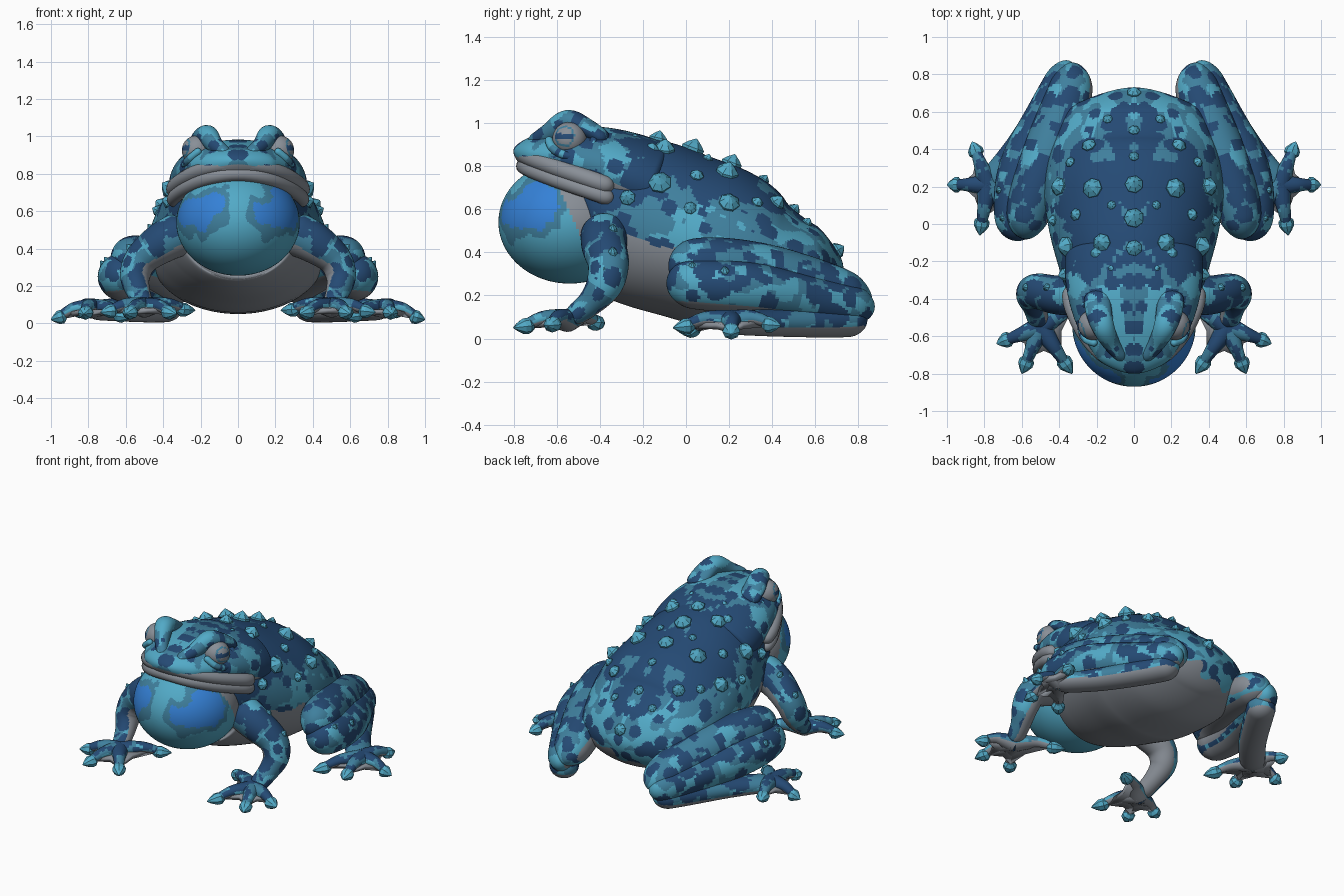
import bpy, bmesh, math
from mathutils import Vector, noise
from mathutils.bvhtree import BVHTree

cube = bpy.data.objects.get("Cube")
if cube:
    bpy.data.objects.remove(cube)

# ---------- colours ----------
NAVY, MID, LIGHT, GREY, BLUE = range(5)
palette = [("navy skin", (0.018, 0.068, 0.175)), ("mid teal skin", (0.05, 0.215, 0.34)),
           ("light cyan skin", (0.084, 0.40, 0.57)), ("grey belly", (0.25, 0.275, 0.31)),
           ("bright blue", (0.035, 0.22, 0.68))]
materials = []
for label, rgb in palette:
    m = bpy.data.materials.new(label)
    m.use_nodes = True
    m.diffuse_color = (*rgb, 1)
    m.node_tree.nodes["Principled BSDF"].inputs["Base Color"].default_value = (*rgb, 1)
    materials.append(m)


# ---------- geometry helpers ----------
def spline(pts, u):
    """Smooth value on a path of (x, y, z, half width, half height) points."""
    n = len(pts) - 1
    i = min(int(u * n), n - 1)
    t = u * n - i
    a, b, c, d = (Vector(pts[min(max(k, 0), n)]) for k in range(i - 1, i + 3))
    return b + (c - a) * (t / 2) + (a * 2 - b * 5 + c * 4 - d) * (t * t / 2) \
        + (b * 3 - a - c * 3 + d) * (t ** 3 / 2)


def tube(bm, pts, rings=24, sides=24, cap=None):
    """Sweep an elliptical section along a path; cap rounds both ends over that length."""
    samples = [spline(pts, (1 - math.cos(math.pi * k / rings)) / 2) for k in range(rings + 1)]
    pos = [Vector(s[:3]) for s in samples]
    way = (pos[-1] - pos[0]).normalized()
    ref = Vector((0, 1, 0)) if abs(way.z) > 0.8 else Vector((0, 0, 1))
    run = [0.0]
    for a, b in zip(pos, pos[1:]):
        run.append(run[-1] + (b - a).length)
    loops = []
    for k, s in enumerate(samples):
        t = (pos[min(k + 1, rings)] - pos[max(k - 1, 0)]).normalized()
        side = t.cross(ref).normalized()
        up = side.cross(t)
        f = 1
        if cap:
            e = min(1, run[k] / cap, (run[-1] - run[k]) / cap)
            f = max(0.02, math.sqrt(max(0, 1 - (1 - e) ** 2)))
        loops.append([bm.verts.new(pos[k] + side * (math.cos(a) * s[3] * f) + up * (math.sin(a) * s[4] * f))
                      for a in (2 * math.pi * j / sides for j in range(sides))])
    for lo, hi in zip(loops, loops[1:]):
        for j in range(sides):
            bm.faces.new((lo[j], lo[j - 1], hi[j - 1], hi[j]))
    bm.faces.new(loops[0])
    bm.faces.new(loops[-1])


def finish(name, bm, rule, mirror=False, smooth=True):
    """Colour the faces by a rule and make the object."""
    bmesh.ops.recalc_face_normals(bm, faces=bm.faces)
    bm.normal_update()
    for f in bm.faces:
        f.material_index = rule(f.calc_center_median(), f.normal) if callable(rule) else rule
        f.smooth = smooth
    me = bpy.data.meshes.new(name)
    bm.to_mesh(me)
    bm.free()
    for m in materials:
        me.materials.append(m)
    ob = bpy.data.objects.new(name, me)
    bpy.context.collection.objects.link(ob)
    if mirror:
        ob.modifiers.new("mirror", "MIRROR").use_mirror_merge = False
    return ob


def part(name, paths, rule, mirror=False, smooth=True, **kw):
    bm = bmesh.new()
    for pts in paths:
        tube(bm, pts, **kw)
    return finish(name, bm, rule, mirror, smooth)


# ---------- skin rules ----------
def skin(p, bias, spots=0.4):
    q = Vector((abs(p.x), p.y, p.z))
    blot = noise.noise(q * 8) * 0.5 + noise.noise(q * 18) * 0.2
    near = noise.voronoi(q * 9.5)[0][0] + noise.noise(q * 25) * 0.04
    if blot + bias > 0.3 or near < spots:
        return NAVY
    return MID if noise.noise(q * 11 + Vector((5, 3, 1))) * 0.5 + bias > 0.08 else LIGHT


def body_rule(p, n):
    line = 0.45 - 0.28 * max(0, p.y)
    if p.z < line + noise.noise(p * 8) * 0.11:
        return GREY
    return skin(p, 1.2 * (p.z - line) + 0.02 - 0.2 * max(0, p.y) - 0.15 * max(0, p.y - 0.5)
                + 0.7 * max(0, -p.y - 0.1), 0.43)


def head_rule(p, n):
    if n.z < -0.35:
        return GREY
    streak = 0.25 * math.exp(-((abs(p.x) - 0.09) / 0.05) ** 2)
    return skin(p, 0.13 + 2.2 * max(0, p.y + 0.36) - 0.12 * (p.z < 0.84) - streak)


def leg_rule(p, n):
    if n.z < -0.72 or n.x < -0.85:
        return GREY
    return skin(p, 0.02 + 0.12 * n.z + 0.1 * (p.z > 0.34), 0.47)


def arm_rule(p, n):
    return GREY if n.x * 0.8 - n.y * 0.2 + n.z * 0.5 < -0.2 else skin(p, 0.16, 0.45)


def foot_rule(p, n):
    return GREY if n.z < -0.4 else skin(p, 0.14 + 0.14 * n.z)


def sac_rule(p, n):
    if p.y + 0.45 * (p.z - 0.5) > -0.5:
        return GREY
    d = math.hypot((abs(p.x) - 0.24) / 0.17, (p.z - 0.61) / 0.12, max(0, p.y + 0.68) / 0.1)
    d += noise.noise(p * 8) * 0.6 + noise.noise(p * 18) * 0.35
    return BLUE if d < 0.75 else MID if d < 1.2 else LIGHT


# ---------- body and head ----------
body = part("body", [[(0, -.56, .57, .25, .31), (0, -.4, .60, .34, .36), (0, -.2, .54, .41, .39),
                      (0, 0, .475, .46, .385), (0, .2, .41, .48, .37), (0, .4, .345, .45, .3),
                      (0, .6, .325, .36, .195), (0, .73, .325, .22, .12)]],
            body_rule, rings=160, sides=190, cap=0.13)
part("head", [[(0, -.80, .875, .12, .05), (0, -.7, .855, .21, .09), (0, -.55, .835, .30, .145),
               (0, -.4, .80, .35, .185), (0, -.25, .74, .37, .21), (0, -.1, .68, .36, .2)]],
     head_rule, rings=100, sides=130, cap=0.08)
part("vocal_sac", [[(0, -.87, .54, .33, .285), (0, -.21, .54, .33, .285)]],
     sac_rule, rings=90, sides=110, cap=0.33)

# lips: two bands running round the mouth
half = [(.35, -.35, .70), (.345, -.45, .735), (.265, -.61, .79), (.15, -.725, .835)]
arc = half + [(0, -.765, .855)] + [(-x, y, z) for x, y, z in reversed(half)]
for name, drop, r in (("upper_lip", 0, .042), ("lower_lip", -.055, .038)):
    part(name, [[(x * .97, y + .015, z + drop, r, r) for x, y, z in arc]], GREY,
         rings=60, sides=16, cap=.05)

# eyes, brows and lower lids
look = Vector((.9, -.35, .2)).normalized()
eye_mid = Vector((.22, -.54, .925))


def eye_rule(p, n):
    d = n.dot(look)
    if d > 0.8 and abs(p.z - eye_mid.z - .015) < 0.012:
        return NAVY
    return MID if 0.78 < d < 0.86 else GREY


part("eyes", [[(.22, -.62, .925, .08, .08), (.22, -.46, .925, .08, .08)]],
     eye_rule, True, rings=32, sides=40, cap=.08)
part("brows", [[(.05, -.73, .9, .03, .03), (.12, -.64, .95, .045, .045), (.165, -.55, 1.005, .06, .055),
                (.19, -.46, .975, .07, .045), (.2, -.36, .91, .07, .04)]],
     lambda p, n: skin(p, 0.12), True, rings=50, sides=40, cap=.05)
part("lower_lids", [[(.2, -.64, .93, .02, .02), (.265, -.61, .875, .02, .02), (.285, -.53, .845, .02, .02),
                     (.28, -.45, .875, .02, .02), (.23, -.42, .94, .02, .02)]],
     lambda p, n: skin(p, 0.05), True, rings=30, sides=16, cap=.02)

# ---------- limbs ----------
part("front_legs", [[(.26, -.37, .5, .12, .12), (.4, -.38, .435, .11, .105), (.515, -.36, .345, .09, .095),
                     (.55, -.38, .25, .08, .085), (.53, -.45, .16, .062, .06), (.5, -.56, .08, .055, .045)]],
     arm_rule, True, rings=80, sides=70, cap=.08)
part("thighs", [[(.32, .86, .165, .09, .08), (.35, .68, .225, .125, .115), (.45, .38, .305, .145, .13),
                 (.55, .12, .345, .125, .125), (.59, -.08, .325, .095, .115)]],
     leg_rule, True, rings=90, sides=80, cap=.13)
part("shanks", [[(.61, -.09, .265, .11, .11), (.63, .1, .25, .12, .12), (.595, .32, .23, .12, .12),
                 (.47, .6, .18, .1, .105), (.34, .87, .14, .08, .09)]],
     leg_rule, True, rings=90, sides=80, cap=.13)
part("hind_feet", [[(.34, .83, .09, .09, .08), (.44, .66, .08, .09, .075), (.61, .4, .075, .085, .065),
                    (.8, .18, .07, .075, .05)]],
     foot_rule, True, rings=60, sides=50, cap=.1)


def digits(label, palm, tips):
    """Toes with arrow-shaped ends and a thin web between them."""
    palm = Vector(palm)
    toes, ends, edge = [], [], []
    for tip in map(Vector, tips):
        at = lambda u, r, h=0: (*(palm.lerp(tip, u) + Vector((0, 0, h))), r, r * .9)
        toes.append([at(0, .06), at(.45, .038, .025), at(.85, .024)])
        ends.append([at(.64, .022), at(.75, .045), at(.88, .03), at(1, .003)])
        edge.append(palm.lerp(tip, .65))
    part(label + "_toes", toes, foot_rule, True, rings=24, sides=24)
    part(label + "_toe_tips", ends, LIGHT, True, smooth=False, rings=6, sides=8)
    bm = bmesh.new()
    centre = bm.verts.new(palm)
    for a, b in zip(edge, edge[1:]):
        notch = palm.lerp((a + b) / 2, .78)
        rim = [bm.verts.new(v) for v in (a, notch, b)]
        bm.faces.new((centre, rim[0], rim[1]))
        bm.faces.new((centre, rim[1], rim[2]))
    web = finish(label + "_webs", bm, GREY, True)
    thick = web.modifiers.new("thickness", "SOLIDIFY")
    thick.thickness, thick.offset = .03, 0


digits("front", (.5, -.55, .085), [(.23, -.38, .07), (.33, -.8, .05), (.6, -.8, .05), (.735, -.64, .06)])
digits("hind", (.78, .21, .08), [(.58, -.03, .03), (.825, -.06, .05), (1.0, .21, .02), (.865, .44, .06)])

# ---------- warts ----------
tree = BVHTree.FromPolygons([v.co for v in body.data.vertices], [p.vertices for p in body.data.polygons])


def warts(name, spots, mirror):
    paths = []
    for x, y, r in spots:
        hit, n, _, _ = tree.ray_cast(Vector((x, y, 2)), Vector((0, 0, -1)))
        if hit:
            paths.append([(*(hit + n * (r * h)), r * w, r * w)
                          for h, w in ((-.4, 1), (.2, 1.1), (.7, .6), (1.1, .05))])
    part(name, paths, LIGHT, mirror, smooth=False, rings=5, sides=7)


warts("spine_warts", [(0, .7, .035), (0, .5, .028), (0, .36, .025), (0, .21, .045), (0, .03, .05),
                      (0, -.13, .04)], False)
warts("back_warts", [(.24, .42, .036), (.22, .19, .05), (.4, .2, .045), (.17, -.1, .045), (.2, -.16, .035),
                     (.36, -.12, .05), (.31, .05, .03), (.12, .1, .022), (.12, -.24, .024), (.37, -.27, .034),
                     (.43, .02, .028), (.34, .33, .026), (.27, -.3, .022), (.14, .56, .024)], True)
part("leg_warts", [[(x, y, z, r, r), (x + r * .5, y, z + r * .7, r * .8, r * .8), (x + r, y, z + r * 1.4, .002, .002)]
                   for x, y, z, r in ((.69, .03, .32, .025), (.71, .18, .3, .025), (.68, -.02, .28, .02),
                                      (.57, -.34, .39, .025), (.6, -.38, .3, .02), (.46, -.34, .5, .022))],
     LIGHT, True, smooth=False, rings=4, sides=7)
